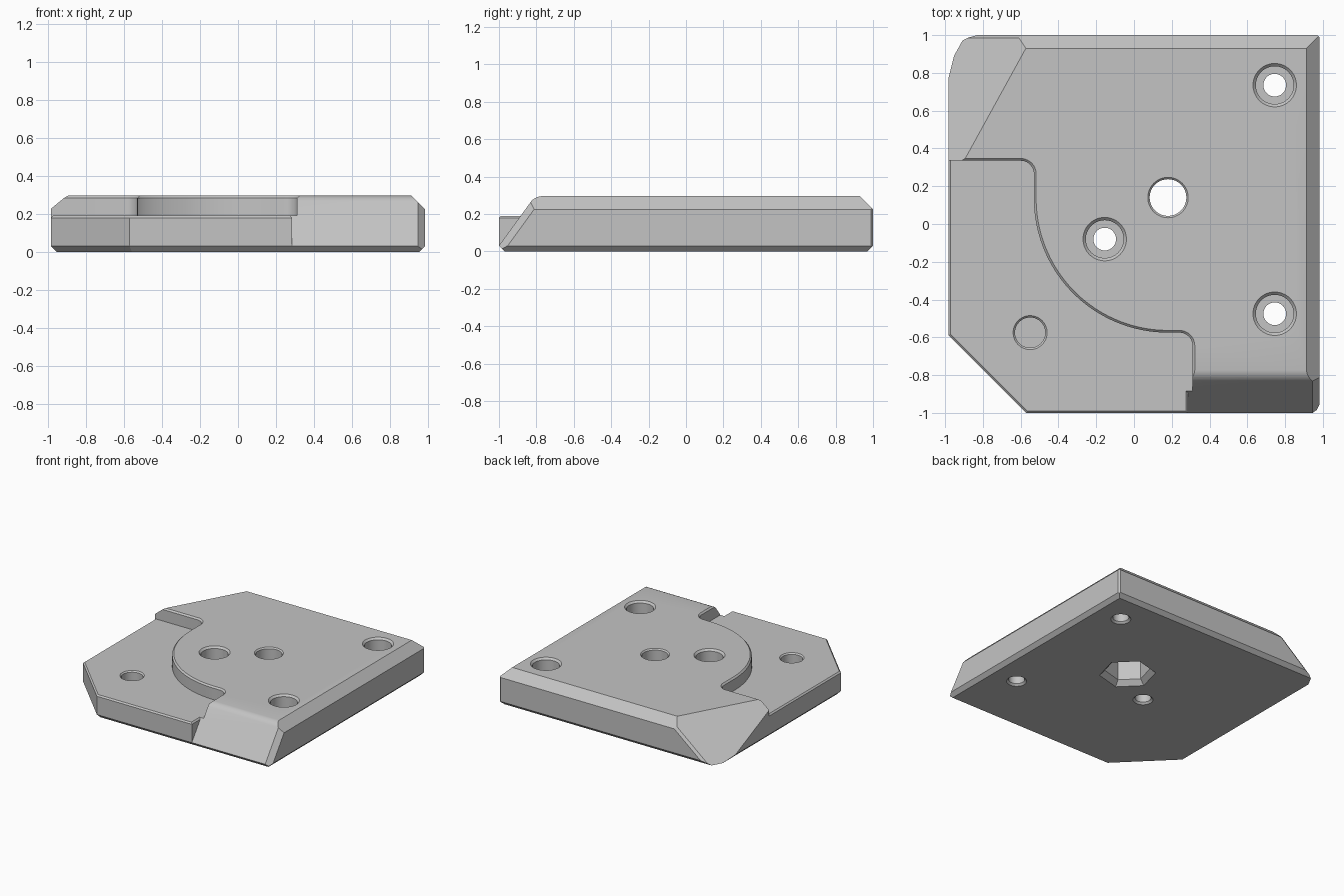
import bpy, bmesh
from math import sin, cos, pi, radians
from mathutils import Vector

default = bpy.data.objects.get("Cube")
if default:
    bpy.data.objects.remove(default, do_unlink=True)

W, D, TOP, SHELF = 0.983, 1.0, 0.295, 0.19   # half width, half depth, heights
EDGE = 0.03                                  # bottom chamfer

grey = bpy.data.materials.new("plain grey")
grey.use_nodes = True
grey.diffuse_color = (0.55, 0.55, 0.55, 1)
grey.node_tree.nodes["Principled BSDF"].inputs["Base Color"].default_value = (0.55, 0.55, 0.55, 1)


def finish(bm, name):
    bmesh.ops.recalc_face_normals(bm, faces=bm.faces[:])
    mesh = bpy.data.meshes.new(name)
    bm.to_mesh(mesh)
    bm.free()
    ob = bpy.data.objects.new(name, mesh)
    mesh.materials.append(grey)
    bpy.context.collection.objects.link(ob)
    return ob


def loft(name, rings):
    """Closed solid through a stack of rings."""
    bm = bmesh.new()
    loops = [[bm.verts.new(p) for p in ring] for ring in rings]
    n = len(loops[0])
    for a, b in zip(loops, loops[1:]):
        for i in range(n):
            j = (i + 1) % n
            bm.faces.new((a[i], a[j], b[j], b[i]))
    bm.faces.new(loops[0][::-1])
    bm.faces.new(loops[-1])
    return finish(bm, name)


def box_rings(x0, x1, y0, y1, z0, z1):
    return [[(x0, y0, z), (x1, y0, z), (x1, y1, z), (x0, y1, z)] for z in (z0, z1)]


def slice_off(ob, point, normal):
    """Cut away everything on the normal side of a plane and cap it."""
    bm = bmesh.new()
    bm.from_mesh(ob.data)
    bmesh.ops.bisect_plane(bm, geom=bm.verts[:] + bm.edges[:] + bm.faces[:], dist=1e-5,
                           plane_co=point, plane_no=Vector(normal).normalized(), clear_outer=True)
    bmesh.ops.holes_fill(bm, edges=[e for e in bm.edges if e.is_boundary], sides=0)
    bmesh.ops.recalc_face_normals(bm, faces=bm.faces[:])
    bm.to_mesh(ob.data)
    bm.free()


def combine(ob, tool, operation):
    mod = ob.modifiers.new("join", 'BOOLEAN')
    mod.operation, mod.solver, mod.object = operation, 'EXACT', tool
    bpy.context.view_layer.objects.active = ob
    bpy.ops.object.modifier_apply(modifier=mod.name)
    bpy.data.objects.remove(tool, do_unlink=True)


def arc(cx, cy, r, start, end, steps):
    angles = [radians(start + (end - start) * i / steps) for i in range(steps + 1)]
    return [(cx + r * cos(a), cy + r * sin(a)) for a in angles]


def drill(ob, x, y, profile, sides=64, turn=0.0):
    rings = [[(x + r * cos(turn + 2 * pi * i / sides), y + r * sin(turn + 2 * pi * i / sides), z)
              for i in range(sides)] for r, z in profile]
    combine(ob, loft("drill", rings), 'DIFFERENCE')


# Main plate: chamfered block
plate = loft("plate", box_rings(-W, W, -D, D, 0, TOP))
for sx, sy in ((1, 0), (-1, 0), (0, 1), (0, -1)):
    slice_off(plate, (sx * W, sy * D, EDGE), (sx, sy, -1))
for sx, sy in ((1, 0), (0, 1)):
    slice_off(plate, (sx * W, sy * D, 0.225), (sx, sy, 1))
slice_off(plate, (W - 0.012, D, 0), (1, 1, 0))
slice_off(plate, (-0.7, -0.7, 0), (-1, -1, 0))

# Sloped back corner and its narrow edge chamfer
ramp = Vector((-0.876, 0.482, 1.064)).normalized()
slice_off(plate, (-0.9, 0.335, TOP), ramp)
slice_off(plate, (-0.6, 0.985, 0.2475), ramp + Vector((0, 1, 0)))

# Front slope with rounded crest
for step in range(1, 7):
    a = radians(9 * step)
    n = Vector((0, -sin(a), cos(a)))
    slice_off(plate, Vector((0, -0.768, 0.2165)) + n * 0.0785, n)
slice_off(plate, (0.945, -0.768 + n.y * 0.0785, 0.2165 + n.z * 0.0785), n + Vector((1, 0, 0)))


# Recess with a curved wall and a chamfered rim
def recess_outline(o, z):
    pts = [(-3, 0.335 + o)]
    pts += arc(-0.6, 0.265, 0.07 + o, 90, 0, 10)
    pts += arc(0.18, 0.135, 0.71 - o, 180, 270, 40)
    pts += arc(0.24, -0.645, 0.07 + o, 90, 0, 10)
    pts += [(0.31 + o, -3), (-3, -3)]
    return [(x, y, z) for x, y in pts]


combine(plate, loft("recess", [recess_outline(0, SHELF), recess_outline(0, TOP - 0.012),
                               recess_outline(0.032, TOP + 0.02)]), 'DIFFERENCE')
combine(plate, loft("side_cut", box_rings(-2, -0.9, -2, 0.335, -1, 1)), 'DIFFERENCE')

# Low shelf with clipped corner
shelf = loft("shelf", box_rings(-W, 0.285, -D, 0.345, 0, SHELF))
corner = (-0.78, -0.79)
slice_off(shelf, (*corner, 0), (-1, -1, 0))
for px, py, sx, sy in ((-W, 0, -1, 0), (0, -D, 0, -1), (*corner, -0.707, -0.707)):
    slice_off(shelf, (px, py, EDGE), (sx, sy, -1))
    slice_off(shelf, (px, py, SHELF - 0.011), (sx, sy, 1))
slice_off(shelf, (0.285, 0, SHELF - 0.011), (1, 0, 1))
combine(plate, shelf, 'UNION')

# Counterbored screw holes
for x, y in ((0.745, 0.735), (0.745, -0.475), (-0.155, -0.08)):
    drill(plate, x, y, [(0.09, -0.015), (0.06, 0.015), (0.06, 0.12), (0.1, 0.12),
                        (0.1, 0.28), (0.13, 0.31)])

# Centre hole with hexagonal nut pocket underneath
drill(plate, 0.18, 0.14, [(0.097, 0.1), (0.097, 0.285), (0.122, 0.31)])
drill(plate, 0.18, 0.14, [(0.25, -0.04), (0.17, 0.04), (0.17, 0.195)], 6, radians(15))

# Blind round pocket in the shelf
drill(plate, -0.55, -0.575, [(0.08, 0.06), (0.08, 0.18), (0.1, 0.2)])

bpy.ops.object.select_all(action='DESELECT')
plate.select_set(True)
bpy.context.view_layer.objects.active = plate
bpy.ops.object.shade_smooth_by_angle(angle=radians(25))
